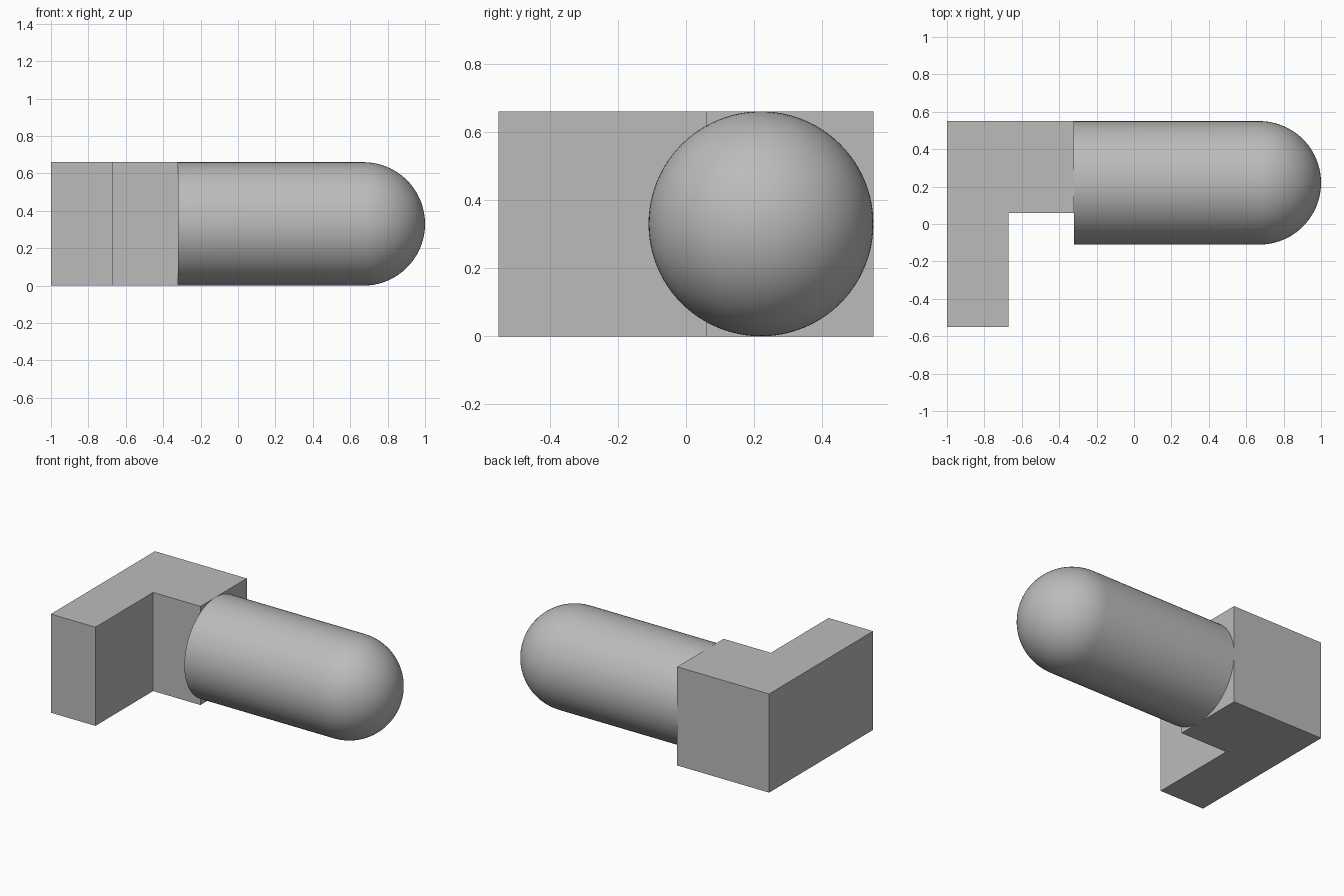
import bpy, bmesh, math
from mathutils import Vector

cube = bpy.data.objects.get("Cube")
if cube:
    bpy.data.objects.remove(cube, do_unlink=True)

HEIGHT = 0.66
RADIUS = HEIGHT / 2
JOINT_X = -0.32   # where the bracket meets the rod
SEGMENTS = 96
CAP_STEPS = 24

grey = bpy.data.materials.new("plain grey")
grey.use_nodes = True
colour = (0.5, 0.5, 0.5, 1)
grey.diffuse_color = colour
grey.node_tree.nodes["Principled BSDF"].inputs["Base Color"].default_value = colour


def add_object(name, bm):
    bmesh.ops.recalc_face_normals(bm, faces=bm.faces)
    mesh = bpy.data.meshes.new(name)
    bm.to_mesh(mesh)
    bm.free()
    mesh.materials.append(grey)
    obj = bpy.data.objects.new(name, mesh)
    bpy.context.collection.objects.link(obj)
    return obj


# L-shaped bracket: extruded outline
outline = [(-1, -0.55), (-0.67, -0.55), (-0.67, 0.06),
           (JOINT_X, 0.06), (JOINT_X, 0.55), (-1, 0.55)]
bm = bmesh.new()
base = bm.faces.new([bm.verts.new((x, y, 0)) for x, y in outline])
top = bmesh.ops.extrude_face_region(bm, geom=[base], use_keep_orig=True)["geom"]
bmesh.ops.translate(bm, vec=(0, 0, HEIGHT),
                    verts=[v for v in top if isinstance(v, bmesh.types.BMVert)])
add_object("bracket", bm)

# Round rod with a domed end: profile spun about the x axis
dome_x = 1 - RADIUS
profile = [(JOINT_X, 0), (JOINT_X, RADIUS)]
for i in range(CAP_STEPS + 1):
    a = math.pi / 2 * i / CAP_STEPS
    profile.append((dome_x + RADIUS * math.sin(a), RADIUS * math.cos(a)))
bm = bmesh.new()
verts = [bm.verts.new((x, r, 0)) for x, r in profile]
edges = [bm.edges.new(pair) for pair in zip(verts, verts[1:])]
bmesh.ops.spin(bm, geom=verts + edges, cent=(0, 0, 0), axis=(1, 0, 0),
               angle=math.tau, steps=SEGMENTS)
bmesh.ops.remove_doubles(bm, verts=bm.verts, dist=0.0001)
bmesh.ops.translate(bm, vec=Vector((0, 0.55 - RADIUS, RADIUS)), verts=bm.verts)
rod = add_object("domed_rod", bm)

bpy.ops.object.select_all(action="DESELECT")
rod.select_set(True)
bpy.context.view_layer.objects.active = rod
bpy.ops.object.shade_smooth_by_angle(angle=math.radians(30))
